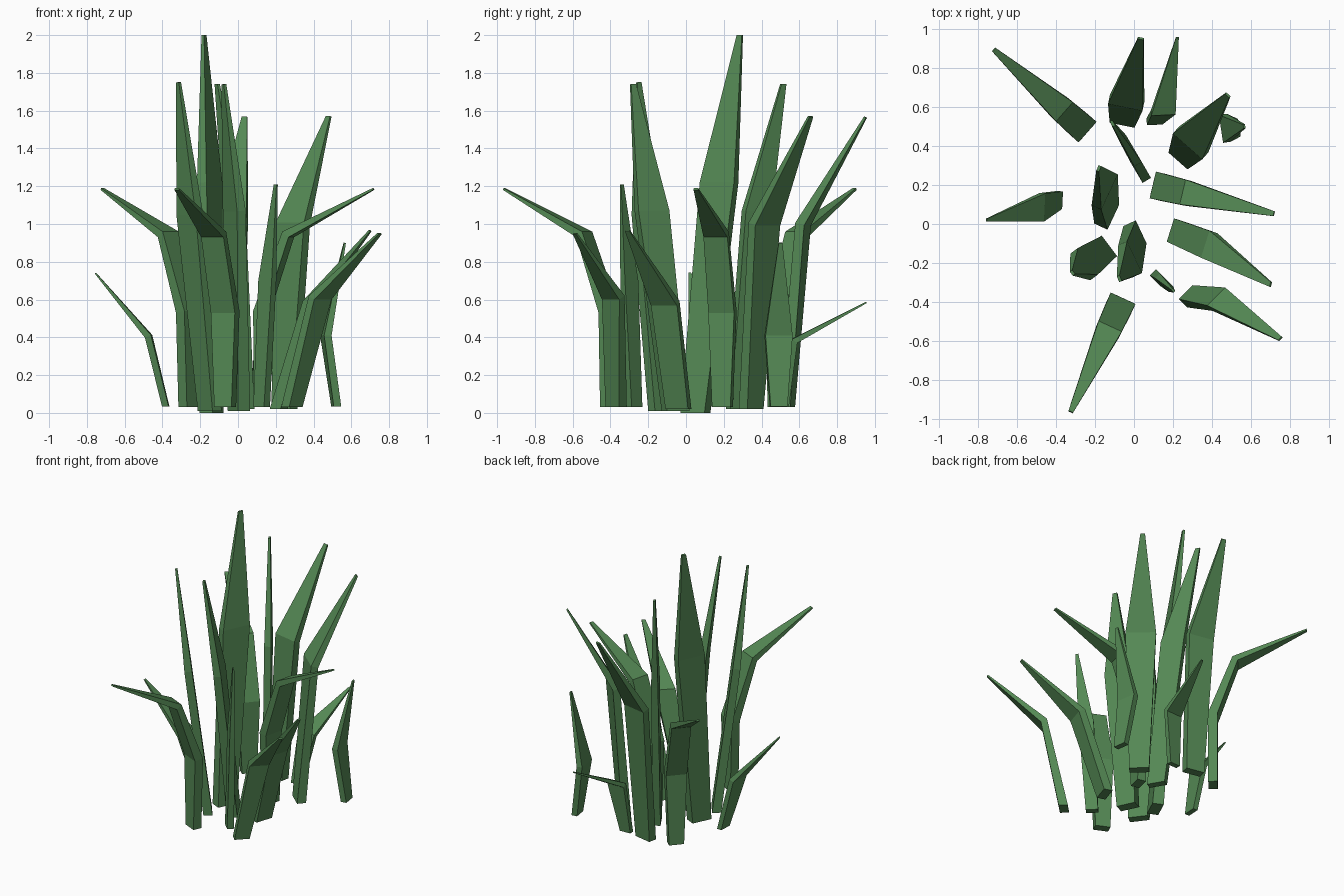
import bpy, bmesh, math
from mathutils import Vector

green = bpy.data.materials.new("leaf green")
green.diffuse_color = (0.09, 0.25, 0.09, 1)


def blade(name, across, sections):
    """Four-sided blade through sections of (x, y, z, width, thickness).
    across = horizontal direction in which the blade is wide."""
    pts = [Vector(s[:3]) for s in sections]
    side = Vector((across[0], across[1], 0)).normalized()
    bm = bmesh.new()
    rings = []
    for i, (p, s) in enumerate(zip(pts, sections)):
        if i == 0:
            tangent = Vector((0, 0, 1))
        elif i == len(pts) - 1:
            tangent = (p - pts[i - 1]).normalized()
        else:
            tangent = (p - pts[i - 1]).normalized() + (pts[i + 1] - p).normalized()
        out = side.cross(tangent).normalized()
        a, b = side * s[3] / 2, out * s[4] / 2
        rings.append([bm.verts.new(p + v) for v in (a + b, b - a, -a - b, a - b)])
    for lo, hi in zip(rings, rings[1:]):
        for k in range(4):
            bm.faces.new((lo[k], lo[(k + 1) % 4], hi[(k + 1) % 4], hi[k]))
    bm.faces.new(rings[0])
    bm.faces.new(rings[-1])
    bmesh.ops.recalc_face_normals(bm, faces=bm.faces)
    mesh = bpy.data.meshes.new(name)
    bm.to_mesh(mesh)
    bm.free()
    mesh.materials.append(green)
    bpy.context.collection.objects.link(bpy.data.objects.new(name, mesh))


# Bent blades: upright stem, then folding outward (same profile, turned)
BENT = [(0, 0.03, 0.10, 0.06), (0, 0.535, 0.14, 0.06),
        (0.145, 0.945, 0.13, 0.045), (0.61, 1.185, 0.025, 0.01)]
for i, (x, y, dx, dy) in enumerate([(-0.26, 0.49, -0.75, 0.66),
                                    (0.125, 0.193, 0.97, -0.23),
                                    (-0.068, -0.407, -0.42, -0.91)]):
    blade(f"bent_blade_{i + 1}", (-dy, dx),
          [(x + r * dx, y + r * dy, z, w, t) for r, z, w, t in BENT])

# Tall upright blades in the middle
blade("tallest_blade", (0.42, 0.9),
      [(-0.14, 0.05, 0.0, 0.14, 0.075), (-0.15, 0.175, 1.22, 0.20, 0.055), (-0.18, 0.285, 2.0, 0.03, 0.015)])
blade("tall_blade_1", (0.42, -0.9),
      [(0.005, -0.055, 0.01, 0.13, 0.07), (-0.02, -0.18, 1.07, 0.18, 0.05), (-0.075, -0.28, 1.74, 0.03, 0.015)])
blade("tall_blade_2", (0.6, -0.8),
      [(-0.15, -0.13, 0.01, 0.13, 0.06), (-0.255, -0.205, 1.05, 0.17, 0.05), (-0.315, -0.25, 1.75, 0.025, 0.015)])
blade("tall_blade_3", (0.5, -0.85),
      [(0.035, 0.275, 0.02, 0.12, 0.05), (-0.02, 0.375, 1.07, 0.16, 0.045), (-0.11, 0.515, 1.74, 0.03, 0.015)])
blade("narrow_blade", (0.7, -0.7),
      [(0.125, -0.275, 0.03, 0.08, 0.045), (0.155, -0.30, 0.7, 0.10, 0.035), (0.2, -0.34, 1.21, 0.02, 0.01)])

# Broad blades leaning to the back
blade("broad_blade_1", (0.98, -0.2),
      [(-0.055, 0.535, 0.03, 0.13, 0.06), (-0.04, 0.62, 1.0, 0.18, 0.05), (0.035, 0.95, 1.565, 0.03, 0.012)])
blade("broad_blade_2", (0.75, -0.66),
      [(0.245, 0.345, 0.02, 0.13, 0.06), (0.29, 0.415, 1.0, 0.20, 0.05), (0.48, 0.66, 1.57, 0.03, 0.012)])

# Medium blades leaning to the right
blade("medium_blade_1", (0.3, 0.95),
      [(0.215, -0.04, 0.02, 0.125, 0.06), (0.385, -0.11, 0.58, 0.145, 0.05), (0.70, -0.31, 0.965, 0.025, 0.01)])
blade("medium_blade_2", (0.7, 0.7),
      [(0.285, -0.37, 0.03, 0.10, 0.06), (0.435, -0.385, 0.61, 0.13, 0.045), (0.75, -0.588, 0.95, 0.025, 0.01)])

# Short outer blades
blade("short_blade_1", (0.05, 1),
      [(-0.383, 0.123, 0.035, 0.09, 0.035), (-0.473, 0.085, 0.405, 0.145, 0.035), (-0.755, 0.02, 0.74, 0.015, 0.008)])
blade("short_blade_2", (1, 0.05),
      [(0.105, 0.525, 0.03, 0.08, 0.035), (0.15, 0.572, 0.38, 0.125, 0.035), (0.222, 0.955, 0.585, 0.015, 0.008)])
blade("short_blade_3", (0.15, -1),
      [(0.52, 0.49, 0.035, 0.09, 0.04), (0.465, 0.49, 0.41, 0.145, 0.04), (0.565, 0.5, 0.9, 0.02, 0.01)])
